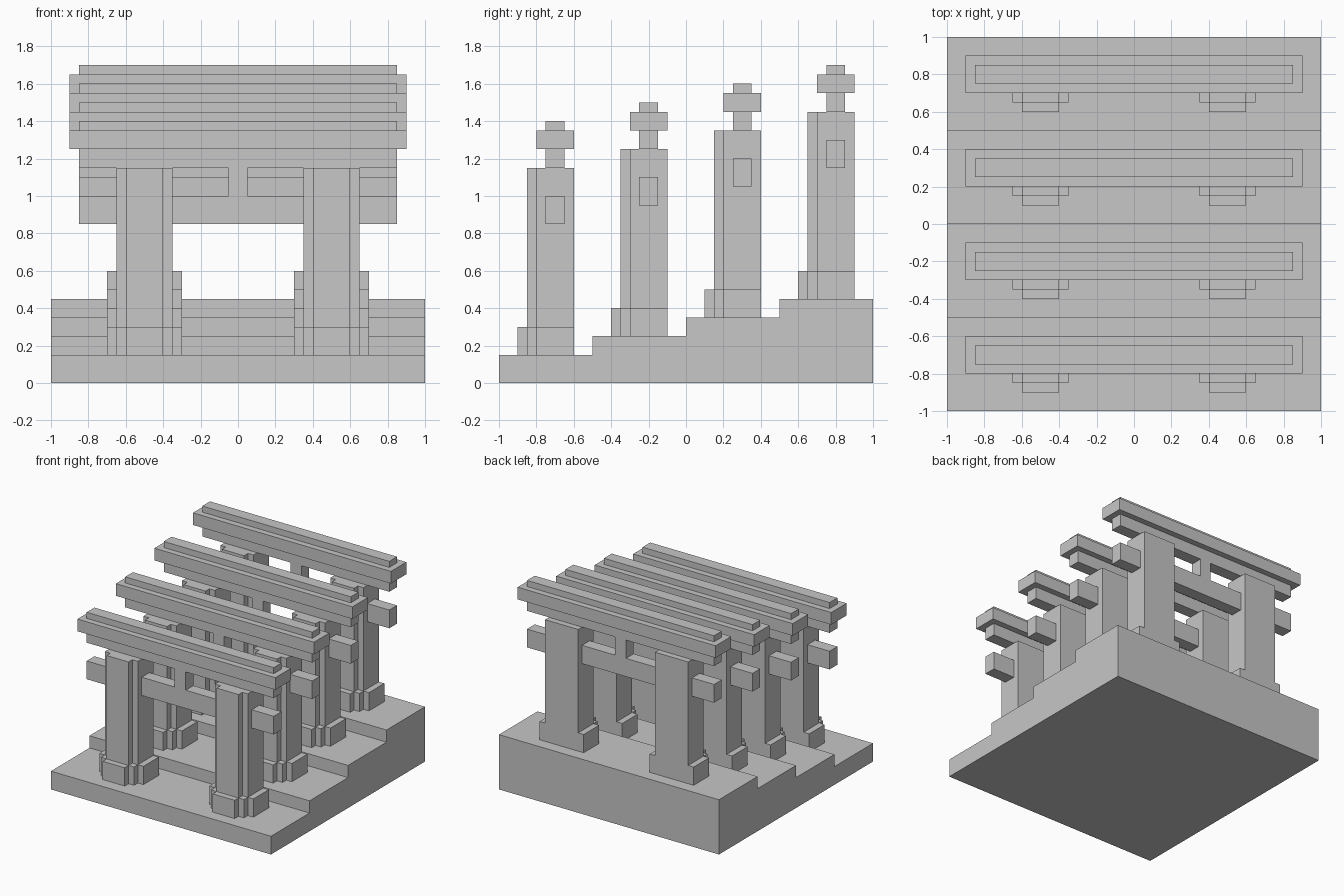
import bpy
import bmesh

if "Cube" in bpy.data.objects:
    bpy.data.objects.remove(bpy.data.objects["Cube"], do_unlink=True)

GREY = (0.57, 0.57, 0.57, 1.0)
stone = bpy.data.materials.new("stone_grey")
stone.use_nodes = True
stone.diffuse_color = GREY
stone.node_tree.nodes["Principled BSDF"].inputs["Base Color"].default_value = GREY


def prism(name, points, offset):
    """Extrude a flat outline of 3D points along an offset vector."""
    bm = bmesh.new()
    face = bm.faces.new([bm.verts.new(p) for p in points])
    moved = bmesh.ops.extrude_face_region(bm, geom=[face])["geom"]
    verts = [v for v in moved if isinstance(v, bmesh.types.BMVert)]
    bmesh.ops.translate(bm, verts=verts, vec=offset)
    bmesh.ops.recalc_face_normals(bm, faces=bm.faces)
    mesh = bpy.data.meshes.new(name)
    bm.to_mesh(mesh)
    bm.free()
    mesh.materials.append(stone)
    obj = bpy.data.objects.new(name, mesh)
    bpy.context.collection.objects.link(obj)
    return obj


def beam(name, half_x, half_y, y, z0, z1):
    """Box centred on x = 0."""
    corners = [(-half_x, y - half_y, z0), (half_x, y - half_y, z0),
               (half_x, y + half_y, z0), (-half_x, y + half_y, z0)]
    return prism(name, corners, (0, 0, z1 - z0))


def stepped_column(name, steps, x, y, z0, z1):
    """Column with a flat back; steps are (half width, front y) from wide to narrow."""
    half = [(steps[0][0], 0.1)]
    for i, (w, front) in enumerate(steps):
        if i:
            half.append((w, steps[i - 1][1]))
        half.append((w, front))
    outline = half + [(-w, d) for w, d in reversed(half)]
    return prism(name, [(x + w, y + d, z0) for w, d in outline], (0, 0, z1 - z0))


# Stepped platform, extruded sideways from its stair profile
RISE, RUN, COUNT = 0.1, 0.5, 4
stairs = [(-1, 0)]
for i in range(COUNT):
    level = 0.15 + RISE * i
    stairs += [(-1 + RUN * i, level), (-1 + RUN * (i + 1), level)]
stairs.append((1, 0))
prism("stepped_platform", [(-1, y, z) for y, z in stairs], (2, 0, 0))

# One gate on each step
for i in range(COUNT):
    y = -0.7 + RUN * i
    z = 0.15 + RISE * i
    tag = f"_{i + 1}"

    # Pillars with stepped footings
    for side, x in (("left", 0.5), ("right", -0.5)):
        stepped_column(f"{side}_pillar{tag}", [(0.15, -0.1), (0.1, -0.15)],
                       x, y, z, z + 1.0)
        stepped_column(f"{side}_footing{tag}",
                       [(0.2, -0.1), (0.15, -0.15), (0.1, -0.2)],
                       x, y, z, z + 0.15)

    # Tie beam, centre strut and layered lintel
    beam("tie_beam" + tag, 0.85, 0.05, y, z + 0.7, z + 0.85)
    beam("centre_strut" + tag, 0.05, 0.05, y, z + 0.85, z + 1.0)
    beam("lower_lintel" + tag, 0.85, 0.05, y, z + 1.0, z + 1.1)
    beam("upper_lintel" + tag, 0.9, 0.1, y, z + 1.1, z + 1.2)
    beam("ridge_cap" + tag, 0.85, 0.05, y, z + 1.2, z + 1.25)
